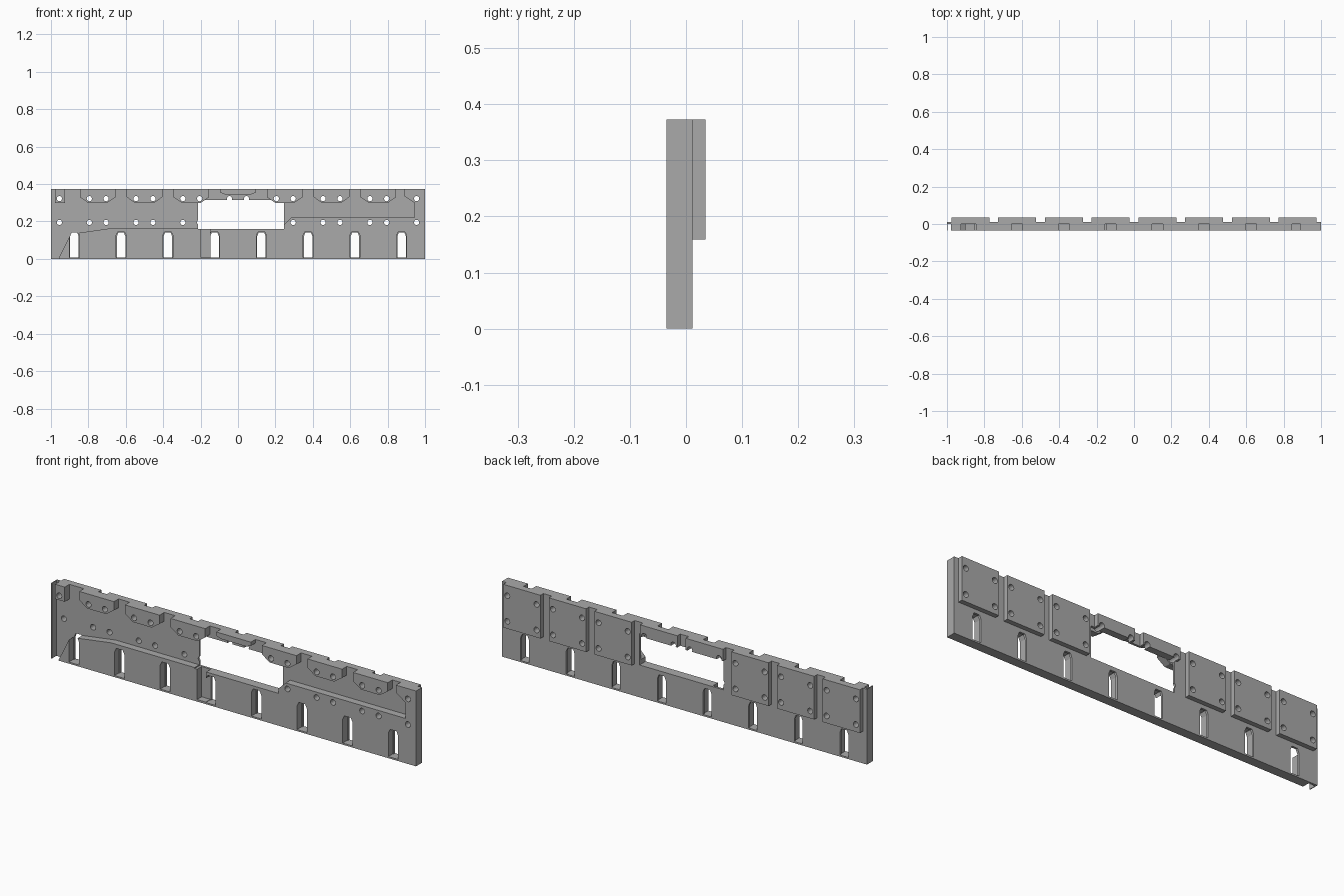
import bpy, bmesh, math

cube = bpy.data.objects.get("Cube")
if cube:
    bpy.data.objects.remove(cube, do_unlink=True)

# Single grey finish
grey = bpy.data.materials.new("plain_grey")
grey.use_nodes = True
colour = (0.4, 0.4, 0.4, 1)
grey.diffuse_color = colour
grey.node_tree.nodes["Principled BSDF"].inputs["Base Color"].default_value = colour

TOP, FRONT, WALL, BACK, PAD = 0.373, -0.035, 0.001, 0.012, 0.035
PITCH = 0.25


def prisms(name, outlines, y0, y1):
    """One object made of x-z outlines extruded along y."""
    bm = bmesh.new()
    for outline in outlines:
        face = bm.faces.new([bm.verts.new((x, y0, z)) for x, z in outline])
        res = bmesh.ops.extrude_face_region(bm, geom=[face])
        verts = [g for g in res["geom"] if isinstance(g, bmesh.types.BMVert)]
        bmesh.ops.translate(bm, verts=verts, vec=(0, y1 - y0, 0))
    bmesh.ops.recalc_face_normals(bm, faces=bm.faces)
    mesh = bpy.data.meshes.new(name)
    bm.to_mesh(mesh)
    bm.free()
    mesh.materials.append(grey)
    obj = bpy.data.objects.new(name, mesh)
    bpy.context.collection.objects.link(obj)
    return obj


def rect(x0, x1, z0, z1):
    return [(x0, z0), (x1, z0), (x1, z1), (x0, z1)]


def disc(x, z, r=0.014, n=16):
    return [(x + r * math.cos(math.tau * i / n), z + r * math.sin(math.tau * i / n))
            for i in range(n)]


def slot(x, half, top):
    return [(x - half, 0.008), (x + half, 0.008), (x + half, top - 0.02),
            (x + half * 0.65, top), (x - half * 0.65, top), (x - half, top - 0.02)]


def boss(x, half=0.095, shoulder=0.33, low=0.30, foot=0.052):
    return [(x - half, TOP), (x - half, shoulder), (x - foot, low),
            (x + foot, low), (x + half, shoulder), (x + half, TOP)]


def cut(obj, *cutters):
    bpy.context.view_layer.objects.active = obj
    for cutter in cutters:
        mod = obj.modifiers.new("cut", "BOOLEAN")
        mod.operation = "DIFFERENCE"
        mod.solver = "EXACT"
        mod.object = cutter
        bpy.ops.object.modifier_apply(modifier=mod.name)


# Cutters: bolt holes, arched slots, front pockets and the window
hole_x = [i * PITCH + s * 0.045 for i in range(-4, 5) for s in (-1, 1)]
hole_x = [x for x in hole_x if abs(x) < 1]
holes = prisms("hole_cutter", [disc(x, z) for x in hole_x for z in (0.322, 0.195)], -0.1, 0.1)
slot_x = [(i - 3.5) * PITCH for i in range(8)]
slots = prisms("slot_cutter", [slot(x, 0.023, 0.14) for x in slot_x], -0.1, 0.1)
pockets = prisms("pocket_cutter", [slot(x, 0.027, 0.145) for x in slot_x], -0.1, WALL + 0.002)
window = prisms("window_cutter", [rect(-0.213, 0.246, 0.16, 0.315)], -0.1, 0.1)

# Thin wall behind everything
wall = prisms("back_wall", [rect(-1, 1, 0, TOP)], WALL, BACK)
cut(wall, window, holes, slots)

# Thick lower front, left of the window, with its sloped end
left_block = prisms("lower_front_right", [[
    (-0.96, 0), (-0.15, 0), (-0.15, 0.01), (-0.2, 0.01), (-0.2, 0.165),
    (-0.67, 0.165), (-0.895, 0.133)]], FRONT, WALL)
cut(left_block, window, holes, pockets)

# Thick lower front under the window, rising into the end post
right_block = prisms("lower_front_left", [[
    (-0.15, 0), (1, 0), (1, TOP), (0.89, TOP), (0.89, 0.335), (0.943, 0.30),
    (0.943, 0.222), (0.285, 0.222), (0.24, 0.177), (-0.15, 0.177)]], FRONT, WALL)
cut(right_block, window, holes, pockets)

# Bosses along the top edge
top_bosses = prisms("top_bosses", [boss(i * PITCH) for i in (-3, -2, -1, 1, 2, 3)]
                    + [rect(-0.978, -0.925, 0.30, TOP)], FRONT, WALL)
cut(top_bosses, holes)
prisms("middle_boss", [boss(0, shoulder=0.355, low=0.345, foot=0.07)], FRONT, WALL)

# Thin flange on the sloped end
prisms("end_flange", [rect(-1, -0.996, 0, TOP)], FRONT, WALL)

# Mounting pads on the back, shortened above the window
pads = prisms("back_pads", [rect(x - 0.102, x + 0.102, 0.315 if abs(x) < 0.2 else 0.159, TOP)
                            for x in slot_x], BACK, PAD)
cut(pads, holes)

for cutter in (holes, slots, pockets, window):
    bpy.data.objects.remove(cutter, do_unlink=True)
